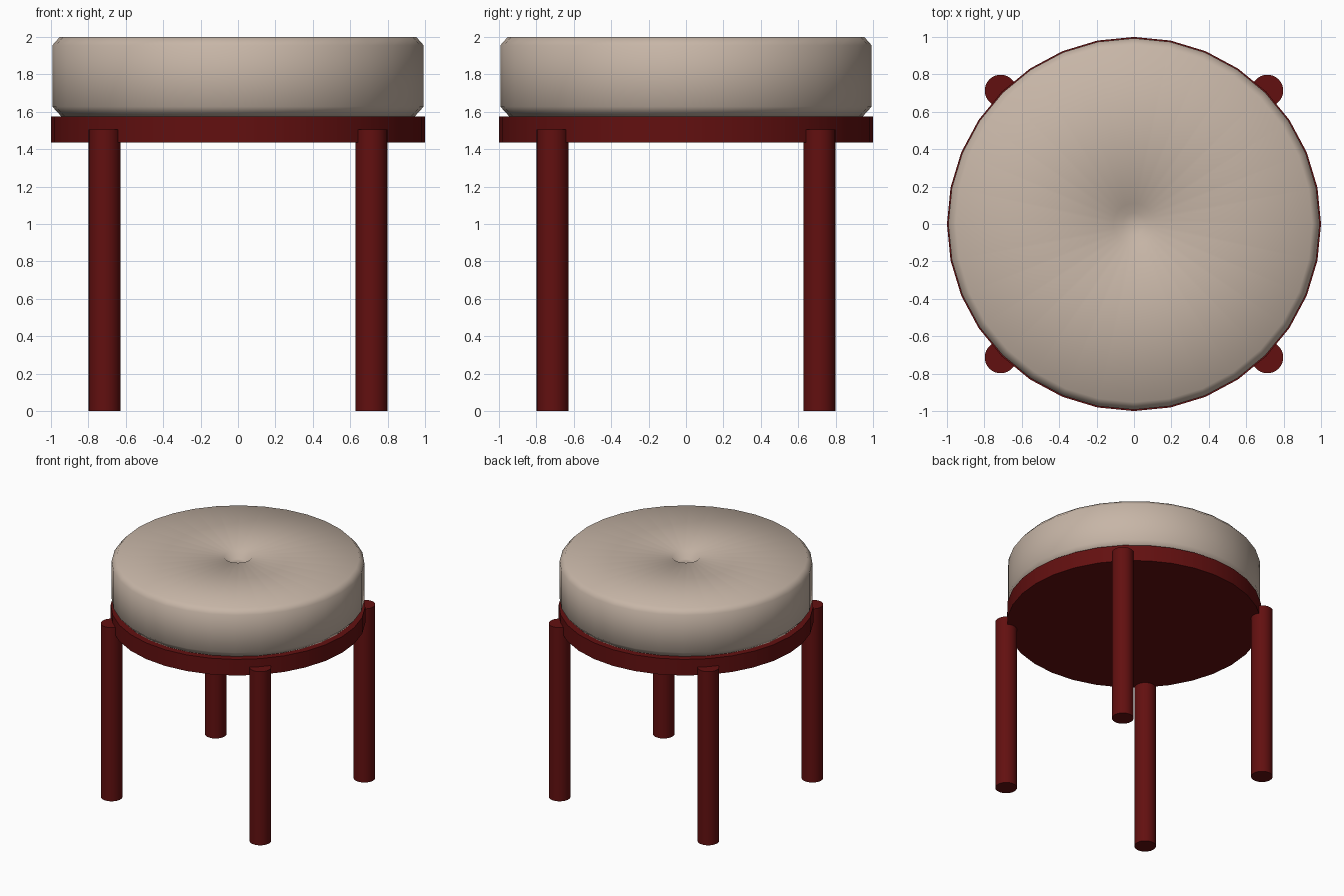
import bpy, bmesh, math

if "Cube" in bpy.data.objects:
    bpy.data.objects.remove(bpy.data.objects["Cube"])


def material(name, rgb):
    m = bpy.data.materials.new(name)
    m.diffuse_color = (*rgb, 1.0)
    m.use_nodes = True
    m.node_tree.nodes["Principled BSDF"].inputs["Base Color"].default_value = m.diffuse_color
    return m


def lathe(name, profile, sides, mat, location=(0, 0, 0)):
    """Spin an (r, z) profile, listed bottom to top, around the z axis."""
    bm = bmesh.new()
    rings = []
    for r, z in profile:
        if r == 0:
            rings.append([bm.verts.new((0, 0, z))])
        else:
            rings.append([bm.verts.new((r * math.cos(2 * math.pi * i / sides),
                                        r * math.sin(2 * math.pi * i / sides), z))
                          for i in range(sides)])
    for a, b in zip(rings, rings[1:]):
        for i in range(sides):
            j = (i + 1) % sides
            if len(a) == 1:
                bm.faces.new((a[0], b[j], b[i]))
            elif len(b) == 1:
                bm.faces.new((a[i], a[j], b[0]))
            else:
                bm.faces.new((a[i], a[j], b[j], b[i]))
    for ring in (rings[0], rings[-1]):      # flat caps on open ends
        if len(ring) > 1:
            bm.faces.new(ring)
    bmesh.ops.recalc_face_normals(bm, faces=bm.faces)
    me = bpy.data.meshes.new(name)
    bm.to_mesh(me)
    bm.free()
    me.materials.append(mat)
    ob = bpy.data.objects.new(name, me)
    ob.location = location
    bpy.context.collection.objects.link(ob)
    return ob


def smooth(ob, angle):
    bpy.ops.object.select_all(action='DESELECT')
    ob.select_set(True)
    bpy.context.view_layer.objects.active = ob
    bpy.ops.object.shade_smooth_by_angle(angle=math.radians(angle))


fabric = material("beige fabric", (0.57, 0.465, 0.385))
wood = material("dark red wood", (0.123, 0.005, 0.005))

# Padded cushion with softened rims and a small tufted dimple on top
cushion = lathe("cushion", [
    (0, 1.575), (0.945, 1.575), (0.993, 1.628), (0.993, 1.955),
    (0.953, 2.0), (0.11, 1.998), (0.06, 1.95), (0, 1.965)], 32, fabric)
smooth(cushion, 100)

# Round seat frame below the cushion
frame = lathe("seat_frame", [(1.0, 1.435), (1.0, 1.575)], 32, wood)
smooth(frame, 30)

# Four round legs, half outside the frame
for side, sx in (("left", -1), ("right", 1)):
    for end, sy in (("front", -1), ("back", 1)):
        leg = lathe(f"{end}_{side}_leg", [(0.085, 0), (0.085, 1.505)], 32, wood,
                    (sx * 0.713, sy * 0.713, 0))
        smooth(leg, 30)
